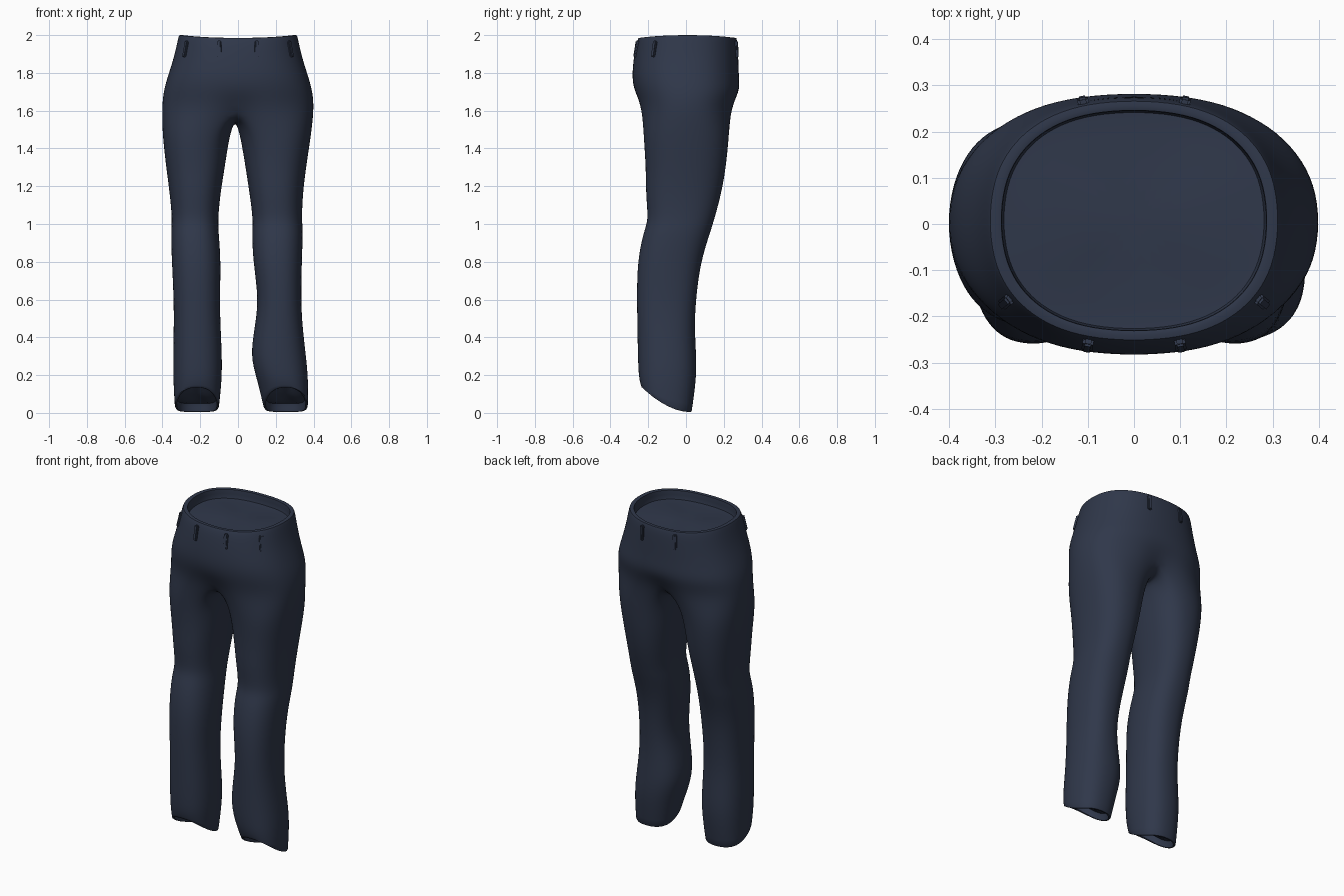
import bpy
import bmesh
import math
from mathutils import Matrix, Vector

if "Cube" in bpy.data.objects:
    bpy.data.objects.remove(bpy.data.objects["Cube"], do_unlink=True)

# One dark navy cloth for everything
cloth = bpy.data.materials.new("navy_cloth")
cloth.use_nodes = True
NAVY = (0.029, 0.039, 0.069, 1)
cloth.diffuse_color = NAVY
shader = cloth.node_tree.nodes["Principled BSDF"]
shader.inputs["Base Color"].default_value = NAVY
shader.inputs["Roughness"].default_value = 0.9

BOXY = 0.85      # below 1 squares the ovals a little
SWELL = 1.015    # makes up for the shrinking of the subdivision
HALF = 12        # steps from front centre round the hip to back centre
BRIDGE = 5       # points under the crotch, between the legs


def oval(x0, x1, y0, y1, angle):
    """Point of a slightly squared oval that fills the given box."""
    c, s = math.cos(angle), math.sin(angle)
    x = (x0 + x1) / 2 + SWELL * (x1 - x0) / 2 * math.copysign(abs(c) ** BOXY, c)
    y = (y0 + y1) / 2 + SWELL * (y1 - y0) / 2 * math.copysign(abs(s) ** BOXY, s)
    return x, y


bm = bmesh.new()
crease = bm.edges.layers.float.new("crease_edge")


def skin(a, b):
    """Join two closed rings with quads."""
    n = len(a)
    for i in range(n):
        j = (i + 1) % n
        bm.faces.new((a[i], a[j], b[j], b[i]))


def sharpen(ring, amount):
    for i, v in enumerate(ring):
        edge = bm.edges.get((v, ring[i - 1]))
        edge[crease] = amount


def scaled_ring(ring, factor, rise):
    mid = sum((v.co for v in ring), Vector()) / len(ring)
    new = []
    for v in ring:
        p = mid + (v.co - mid) * factor
        new.append(bm.verts.new((p.x, p.y, v.co.z + rise)))
    return new


def close_opening(rim, factor, depth):
    """Give an opening a thick rim and a recessed closing panel."""
    lip = scaled_ring(rim, factor, 0)
    floor = scaled_ring(lip, 0.99, depth)
    panel = scaled_ring(floor, 0.6, 0)
    for a, b in ((rim, lip), (lip, floor), (floor, panel)):
        skin(a, b)
    bm.faces.new(panel)
    sharpen(rim, 0.5)
    sharpen(lip, 0.5)
    sharpen(floor, 0.9)


# Waist and hips: height, half width, front, back
HIPS = [
    (1.985, 0.31, -0.25, 0.265),
    (1.955, 0.318, -0.262, 0.272),
    (1.88, 0.337, -0.275, 0.275),
    (1.78, 0.37, -0.285, 0.278),
    (1.7, 0.393, -0.272, 0.285),
    (1.61, 0.40, -0.245, 0.25),
]
hip_rings = []
for z, w, front, back in HIPS:
    ring = []
    for i in range(2 * HALF):
        angle = math.pi * (i / HALF - 0.5)
        x, y = oval(-w, w, front, back, angle)
        lift = 0.015 * math.cos(angle) ** 2 if z > 1.9 else 0
        ring.append(bm.verts.new((x, y, z + lift)))
    if hip_rings:
        skin(hip_rings[-1], ring)
    hip_rings.append(ring)
close_opening(hip_rings[0], 0.92, -0.055)

# Crotch seam from back centre to front centre
last = hip_rings[-1]
for v in (last[0], last[HALF]):
    v.co.y *= 0.86
seam = []
for i in range(1, BRIDGE + 1):
    t = i / (BRIDGE + 1)
    y = last[HALF].co.y * (1 - t) + last[0].co.y * t
    seam.append(bm.verts.new((-0.015, y, 1.61 - 0.055 * math.sin(math.pi * t))))

# Legs: height, front, back, right outer, right inner, left inner, left outer
LEGS = [
    (1.47, -0.225, 0.228, -0.40, -0.045, 0.012, 0.387),
    (1.3, -0.212, 0.212, -0.38, -0.07, 0.04, 0.36),
    (1.15, -0.213, 0.185, -0.36, -0.095, 0.063, 0.342),
    (1.02, -0.198, 0.148, -0.348, -0.106, 0.08, 0.338),
    (0.96, -0.225, 0.13, -0.356, -0.103, 0.073, 0.344),
    (0.8, -0.258, 0.077, -0.35, -0.09, 0.08, 0.338),
    (0.6, -0.26, 0.052, -0.34, -0.097, 0.11, 0.333),
    (0.45, -0.257, 0.045, -0.34, -0.092, 0.088, 0.342),
    (0.3, -0.255, 0.055, -0.343, -0.085, 0.065, 0.36),
    (0.18, -0.25, 0.055, -0.343, -0.085, 0.1, 0.372),
    (0, -0.235, 0.03, -0.335, -0.1, 0.135, 0.37),
]


def hem_height(y):
    return 0.005 + 0.13 * ((0.03 - y) / 0.265) ** 2


COUNT = HALF + 1 + BRIDGE
for side in (1, -1):
    above = [last[side * i] for i in range(HALF + 1)] + seam
    for z, front, back, r_out, r_in, l_in, l_out in LEGS:
        x0, x1 = (l_in, l_out) if side > 0 else (-r_in, -r_out)
        ring = []
        for k in range(COUNT):
            angle = 2 * math.pi * (k / COUNT - 1 / 3)
            x, y = oval(x0, x1, front, back, angle)
            ring.append(bm.verts.new((side * x, y, z or hem_height(y))))
        skin(above, ring)
        above = ring
    close_opening(above, 0.9, 0.045)

bmesh.ops.recalc_face_normals(bm, faces=bm.faces)


def add_object(name, mesh_data, levels):
    mesh = bpy.data.meshes.new(name)
    mesh_data.to_mesh(mesh)
    mesh_data.free()
    mesh.materials.append(cloth)
    obj = bpy.data.objects.new(name, mesh)
    bpy.context.collection.objects.link(obj)
    bpy.ops.object.select_all(action="DESELECT")
    obj.select_set(True)
    bpy.context.view_layer.objects.active = obj
    if levels:
        mod = obj.modifiers.new("smooth_cloth", "SUBSURF")
        mod.levels = mod.render_levels = levels
        bpy.ops.object.modifier_apply(modifier=mod.name)
    bpy.ops.object.shade_smooth_by_angle(angle=math.radians(50))
    return obj


add_object("trousers", bm, 2)


# Belt loops: thin bevelled straps lying on the waistband
def belt_loop(name, x, facing, tilt):
    w, depth, mid_y = 0.327, 0.27, 0.003
    c = (abs(x) / w) ** (1 / BOXY)
    y = facing * depth * math.sqrt(1 - c * c) ** BOXY
    grow = 2 / BOXY - 1
    nx = math.copysign((abs(x) / w) ** grow / w, x)
    ny = math.copysign((abs(y) / depth) ** grow / depth, facing)
    turn = Matrix.Rotation(math.atan2(nx, -ny), 4, "Z")
    place = Matrix.Translation((x, y + mid_y, 1.925)) @ turn
    strap = bmesh.new()
    bmesh.ops.create_cube(strap, size=1)
    bmesh.ops.scale(strap, vec=(0.024, 0.024, 0.09), verts=strap.verts)
    bmesh.ops.bevel(strap, geom=strap.edges[:], offset=0.005, segments=2,
                    affect="EDGES")
    strap.transform(place @ Matrix.Rotation(-tilt, 4, "X"))
    add_object(name, strap, 0)


for label, sign in (("left", 1), ("right", -1)):
    belt_loop(label + "_front_belt_loop", sign * 0.1, -1, 0.16)
    belt_loop(label + "_side_belt_loop", sign * 0.275, -1, 0.22)
    belt_loop(label + "_back_belt_loop", sign * 0.11, 1, 0.04)
